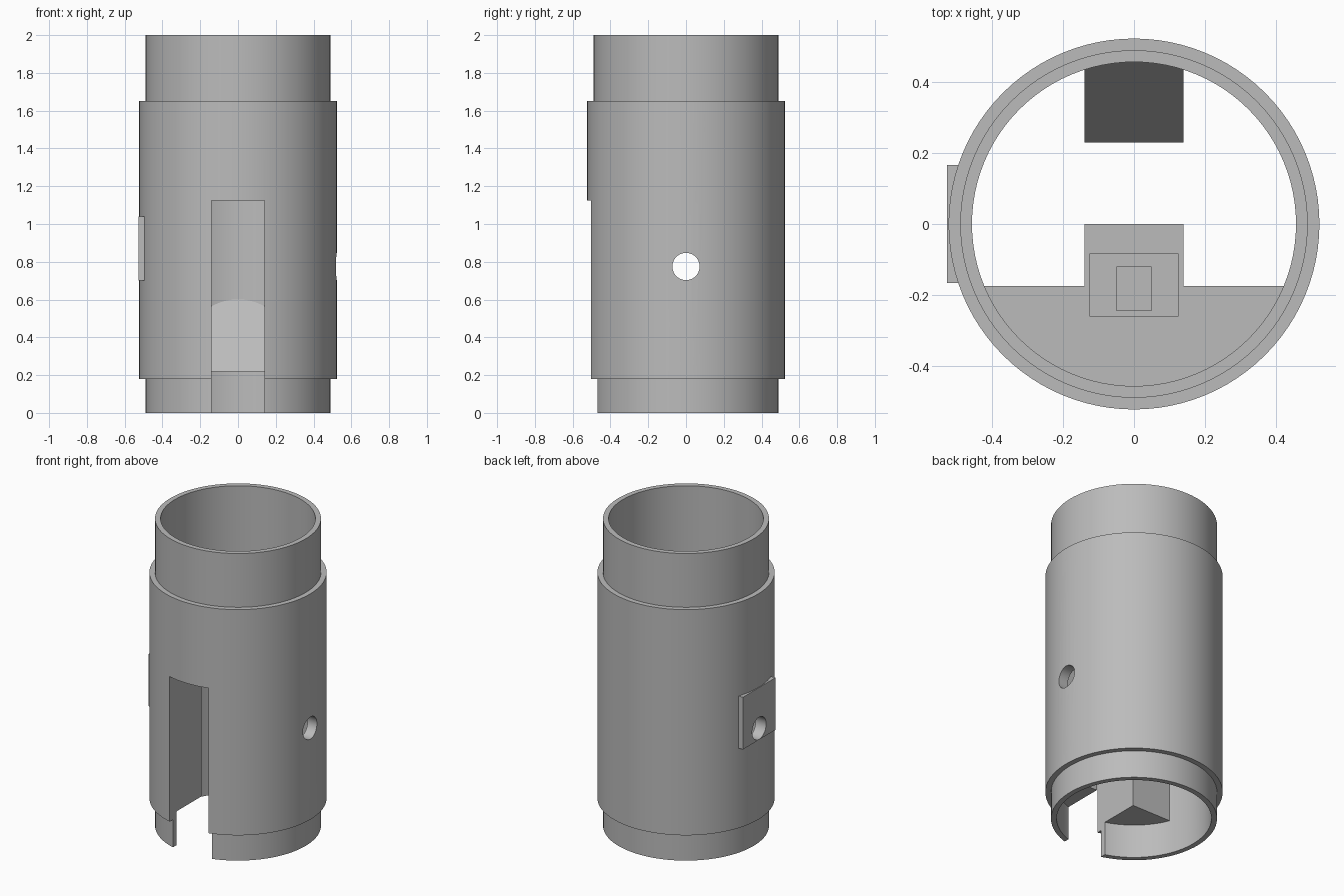
import bpy, bmesh, math

old = bpy.data.objects.get("Cube")
if old:
    bpy.data.objects.remove(old)

grey = bpy.data.materials.new("plain_grey")
grey.use_nodes = True
colour = (0.5, 0.5, 0.5, 1)
grey.diffuse_color = colour
grey.node_tree.nodes["Principled BSDF"].inputs["Base Color"].default_value = colour

SEGMENTS = 96
OUTER, COLLAR, INNER = 0.523, 0.49, 0.457
SLOT, SLOT_TOP, SHELF_TOP = 0.14, 1.125, 1.25
HOLE_Z = 0.775


def make(name, bm):
    bmesh.ops.recalc_face_normals(bm, faces=bm.faces)
    mesh = bpy.data.meshes.new(name)
    bm.to_mesh(mesh)
    bm.free()
    mesh.materials.append(grey)
    obj = bpy.data.objects.new(name, mesh)
    bpy.context.collection.objects.link(obj)
    return obj


def prism(name, points, offset):
    """Extrude a flat outline of 3D points along offset."""
    bm = bmesh.new()
    face = bm.faces.new([bm.verts.new(p) for p in points])
    out = bmesh.ops.extrude_face_region(bm, geom=[face])
    moved = [g for g in out["geom"] if isinstance(g, bmesh.types.BMVert)]
    bmesh.ops.translate(bm, verts=moved, vec=offset)
    return make(name, bm)


def box(name, x0, x1, y0, y1, z0, z1):
    outline = [(x0, y0, z0), (x1, y0, z0), (x1, y1, z0), (x0, y1, z0)]
    return prism(name, outline, (0, 0, z1 - z0))


def lathe(name, profile):
    """Closed ring made by turning an (r, z) outline."""
    bm = bmesh.new()
    rings = []
    for i in range(SEGMENTS):
        a = 2 * math.pi * i / SEGMENTS
        rings.append([bm.verts.new((r * math.cos(a), r * math.sin(a), z))
                      for r, z in profile])
    n = len(profile)
    for i, ring in enumerate(rings):
        nxt = rings[(i + 1) % SEGMENTS]
        for j in range(n):
            k = (j + 1) % n
            bm.faces.new((ring[j], nxt[j], nxt[k], ring[k]))
    return make(name, bm)


def activate(obj):
    bpy.ops.object.select_all(action='DESELECT')
    obj.select_set(True)
    bpy.context.view_layer.objects.active = obj


def boolean(obj, tool, operation='DIFFERENCE', keep=False):
    activate(obj)
    mod = obj.modifiers.new("shape", 'BOOLEAN')
    mod.operation, mod.solver, mod.object = operation, 'EXACT', tool
    bpy.ops.object.modifier_apply(modifier=mod.name)
    if not keep:
        bpy.data.objects.remove(tool)


# Stepped tube
tube = lathe("tube", [(INNER, 0), (COLLAR, 0), (COLLAR, 0.18), (OUTER, 0.18),
                      (OUTER, 1.65), (COLLAR, 1.65), (COLLAR, 2), (INNER, 2)])

# Flat-sided block filling the front of the bore, on both sides of the slot
radius, chord = 0.465, -0.175
start = math.asin(chord / radius)
sweep = -math.pi - 2 * start
arc = [(radius * math.cos(start + sweep * i / 48),
        radius * math.sin(start + sweep * i / 48), 0.22) for i in range(49)]
guide = prism("slot_guide", arc, (0, 0, SHELF_TOP - 0.22))

# Tongue above the slot, with a shallow seat around a raised key
tongue = box("tongue", -SLOT, SLOT, -0.3, 0, SLOT_TOP, SHELF_TOP)
boolean(guide, tongue, 'UNION')
boolean(guide, box("seat", -0.125, 0.125, -0.26, -0.085, SHELF_TOP - 0.04, SHELF_TOP + 0.1))
seat_key = box("seat_key", -0.05, 0.05, -0.245, -0.12, SHELF_TOP - 0.06, SHELF_TOP - 0.01)

# Front slot through the wall and the block
slot = box("slot_cutter", -SLOT, SLOT, -0.8, -0.1, -0.1, SLOT_TOP)
boolean(tube, slot, keep=True)
boolean(guide, slot)

# Side plate
plate = box("side_plate", -0.527, -0.465, -0.167, 0.167, 0.70, 1.04)

# Cross hole through both walls and the plate
circle = [(-1, 0.072 * math.cos(2 * math.pi * i / 48),
           HOLE_Z + 0.072 * math.sin(2 * math.pi * i / 48)) for i in range(48)]
drill = prism("hole_cutter", circle, (2, 0, 0))
boolean(tube, drill, keep=True)
boolean(plate, drill)

# Sloping ramp on the back wall
ramp = prism("back_ramp", [(-SLOT, 0.23, 0.22), (-SLOT, 0.468, 0.22),
                           (-SLOT, 0.468, 0.62)], (2 * SLOT, 0, 0))

# Smooth the round walls, keep edges sharp
for obj in (tube, guide, plate):
    activate(obj)
    bpy.ops.object.shade_smooth_by_angle(angle=math.radians(30))
